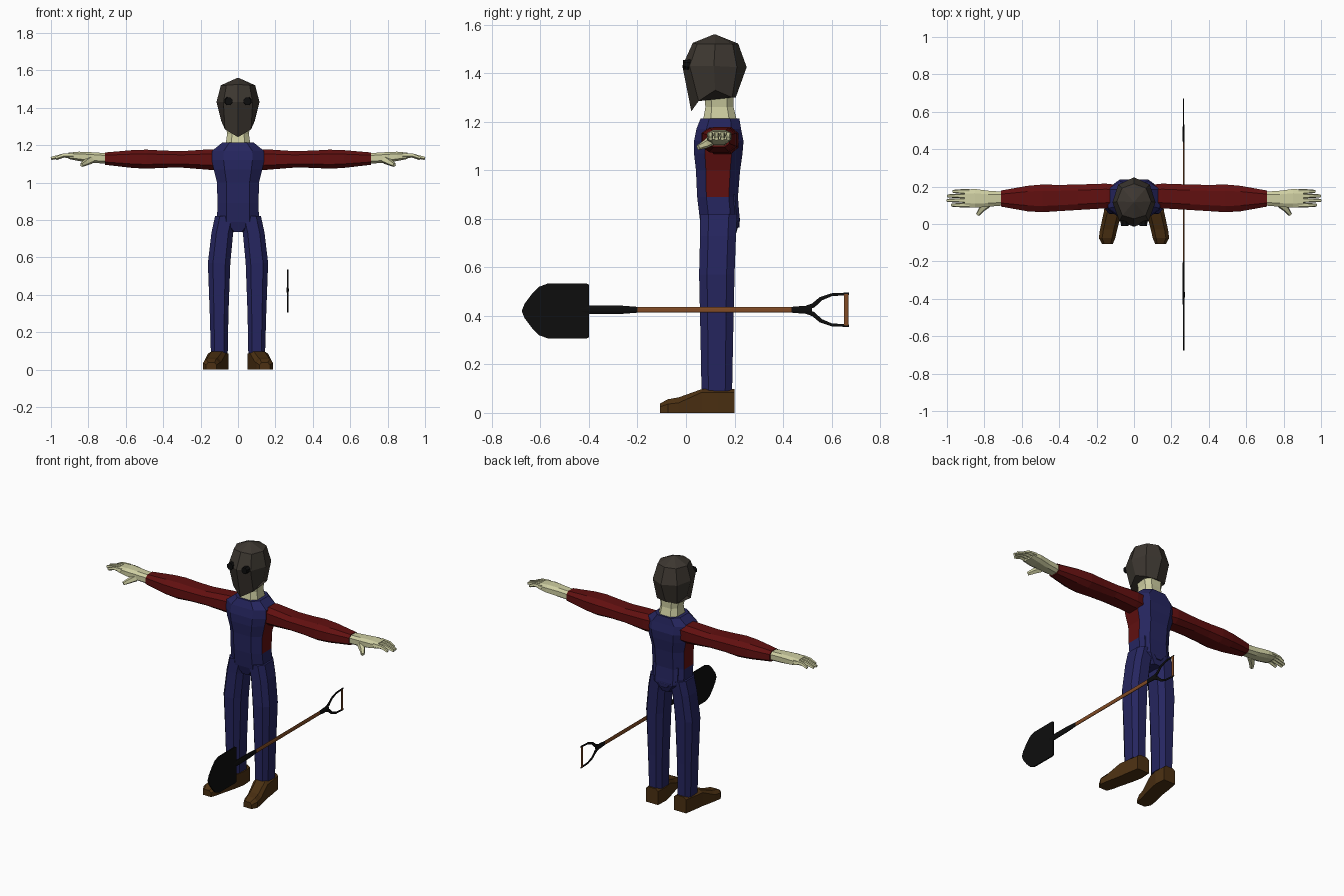
import bpy, bmesh
from mathutils import Vector, Matrix


def material(name, r, g, b):
    m = bpy.data.materials.new(name)
    m.diffuse_color = (r, g, b, 1)
    return m


BLUE = material("denim blue", 0.019, 0.019, 0.115)
RED = material("shirt red", 0.12, 0.005, 0.005)
SKIN = material("pale skin", 0.62, 0.62, 0.36)
MASK = material("mask brown grey", 0.046, 0.038, 0.030)
BOOT = material("boot leather", 0.072, 0.030, 0.006)
BLACK = material("black metal", 0.004, 0.004, 0.004)
WOOD = material("handle wood", 0.22, 0.07, 0.018)


def build(name, rings, mats, mirror=False, rule=None):
    """Skin a stack of equal point rings and close both ends."""
    bm = bmesh.new()
    loops = [[bm.verts.new(p) for p in r] for r in rings]
    n = len(loops[0])
    for a, b in zip(loops, loops[1:]):
        for i in range(n):
            j = (i + 1) % n
            bm.faces.new((a[i], a[j], b[j], b[i]))
    bm.faces.new(loops[0])
    bm.faces.new(loops[-1])
    bmesh.ops.recalc_face_normals(bm, faces=bm.faces)
    if rule:
        for f in bm.faces:
            f.material_index = rule(f)
    me = bpy.data.meshes.new(name)
    bm.to_mesh(me)
    bm.free()
    for m in mats:
        me.materials.append(m)
    ob = bpy.data.objects.new(name, me)
    bpy.context.collection.objects.link(ob)
    if mirror:
        ob.modifiers.new("mirror", 'MIRROR').use_axis[0] = True
    return ob


def octa(axis, pos, u, v, hu, hv, k=0.55):
    """Eight-sided ring across an axis, centre (u, v), half sizes (hu, hv)."""
    pts = []
    for a, b in ((1, k), (k, 1), (-k, 1), (-1, k), (-1, -k), (-k, -1), (k, -1), (1, -k)):
        p = [u + a * hu, v + b * hv]
        p.insert('xyz'.index(axis), pos)
        pts.append(p)
    return pts


def tube(name, path, radii, mat, n=6, mirror=False, flat=None):
    """Tapered tube along a path; flat squashes it in x about a plane."""
    path = [Vector(p) for p in path]
    rings = []
    for i, p in enumerate(path):
        d = path[min(i + 1, len(path) - 1)] - path[max(i - 1, 0)]
        q = d.to_track_quat('Z', 'X')
        r = radii[i]
        ring = [p + q @ (Matrix.Rotation(6.28319 * (j + 0.5) / n, 3, 'Z') @ Vector((r, 0, 0)))
                for j in range(n)]
        if flat is not None:
            for v in ring:
                v.x = flat + (v.x - flat) * 0.35
        rings.append(ring)
    return build(name, rings, [mat], mirror)


# Torso with red shirt panels at the sides
def panel(f):
    c = f.calc_center_median()
    return 1 if abs(f.normal.x) > 0.8 and 0.89 < c.z < 1.15 else 0


build("torso", [octa('z', z, 0, y, hx, hy) for z, y, hx, hy in (
    (0.735, 0.14, 0.035, 0.065), (0.79, 0.14, 0.112, 0.082), (0.89, 0.13, 0.110, 0.084),
    (1.00, 0.132, 0.112, 0.091), (1.07, 0.133, 0.130, 0.100), (1.12, 0.135, 0.140, 0.102),
    (1.17, 0.135, 0.138, 0.092), (1.213, 0.14, 0.085, 0.080))], [BLUE, RED], rule=panel)

# Back hem of the overalls
build("back_hem", [octa('z', z, 0, 0.19, hx, hy) for z, hx, hy in (
    (0.765, 0.03, 0.03), (0.80, 0.085, 0.032), (0.90, 0.085, 0.02))], [BLUE])

# Trouser legs
build("leg", [octa('z', z, x, y, hx, hy) for z, x, y, hx, hy in (
    (0.09, 0.100, 0.127, 0.045, 0.063), (0.30, 0.101, 0.127, 0.050, 0.067),
    (0.57, 0.101, 0.127, 0.060, 0.073), (0.73, 0.084, 0.132, 0.058, 0.074),
    (0.82, 0.065, 0.135, 0.058, 0.076))], [BLUE], mirror=True)

# Boots turned outwards
def boot_ring(y, x, w, top):
    return [(x - w, y, 0), (x - w, y, top * 0.65), (x - w * 0.6, y, top),
            (x + w * 0.6, y, top), (x + w, y, top * 0.65), (x + w, y, 0)]


boot = [boot_ring(*r) for r in (
    (-0.108, 0.142, 0.028, 0.038), (-0.075, 0.144, 0.044, 0.056), (-0.03, 0.136, 0.046, 0.064))]
for y, x, w in ((0.065, 0.113, 0.048), (0.13, 0.102, 0.050), (0.20, 0.098, 0.042)):
    ring = boot_ring(y, x, w, 0.098)
    ring[1] = (x - w, y, 0.085)
    ring[4] = (x + w, y, 0.085)
    boot.append(ring)
build("boot", boot, [BOOT], mirror=True)

# Sleeves
build("sleeve", [octa('x', x, y, z, hy, hz) for x, y, z, hy, hz in (
    (0.10, 0.148, 1.122, 0.062, 0.055), (0.15, 0.150, 1.123, 0.066, 0.055),
    (0.30, 0.143, 1.124, 0.068, 0.044), (0.40, 0.139, 1.125, 0.070, 0.046),
    (0.49, 0.137, 1.125, 0.074, 0.051), (0.57, 0.136, 1.126, 0.068, 0.047),
    (0.71, 0.136, 1.128, 0.043, 0.033))], [RED], mirror=True)

# Hands
build("palm", [octa('x', x, y, z, hy, hz) for x, y, z, hy, hz in (
    (0.69, 0.136, 1.128, 0.036, 0.028), (0.78, 0.135, 1.134, 0.043, 0.028),
    (0.85, 0.137, 1.140, 0.050, 0.025), (0.905, 0.138, 1.143, 0.046, 0.017))],
    [SKIN], mirror=True)
for i, (y, tip) in enumerate(((0.101, 0.975), (0.126, 1.0), (0.150, 0.997), (0.174, 0.968))):
    tube(f"finger_{i + 1}", [(0.88, y, 1.146), (0.935, y, 1.145), (tip, y, 1.130)],
         (0.015, 0.012, 0.009), SKIN, 5, True)
tube("thumb", [(0.785, 0.105, 1.122), (0.815, 0.078, 1.106), (0.836, 0.050, 1.094)],
     (0.022, 0.017, 0.011), SKIN, 5, True)

# Neck and the lower head hidden by the mask
build("neck", [octa('z', z, 0, y, hx, hy) for z, y, hx, hy in (
    (1.205, 0.140, 0.066, 0.070), (1.26, 0.138, 0.058, 0.058),
    (1.33, 0.135, 0.070, 0.062), (1.37, 0.125, 0.075, 0.070))], [SKIN])

# Faceted mask; each ring goes front, diagonal, side, rear diagonal, back
def mask_ring(half):
    return half + [(-x, y, z) for x, y, z in half[-2:0:-1]]


build("mask", [mask_ring(h) for h in (
    [(0, 0.022, 1.243), (0.070, 0.052, 1.285), (0.090, 0.120, 1.330),
     (0.070, 0.190, 1.300), (0, 0.205, 1.300)],
    [(0, -0.015, 1.430), (0.078, 0.015, 1.430), (0.115, 0.115, 1.430),
     (0.085, 0.210, 1.425), (0, 0.250, 1.425)],
    [(0, 0.028, 1.525), (0.062, 0.046, 1.520), (0.092, 0.120, 1.520),
     (0.064, 0.192, 1.520), (0, 0.215, 1.522)],
    [(0, 0.115, 1.560), (0.002, 0.116, 1.560), (0.003, 0.118, 1.560),
     (0.002, 0.120, 1.560), (0, 0.121, 1.560)])], [MASK])

# Dark eye lenses
tube("eye_lens", [(0.050, -0.011, 1.435), (0.052, 0.035, 1.435)], (0.021, 0.024), BLACK, 8, True)

# Shovel lying along y in one flat plane
X, Z = 0.265, 0.425
edge = [(-0.40, 0.108), (-0.41, 0.114), (-0.57, 0.113), (-0.605, 0.100),
        (-0.635, 0.070), (-0.665, 0.030)]
outline = [(y, Z - 0.005 + h) for y, h in edge] + [(-0.677, Z - 0.005)]
outline += [(y, Z - 0.005 - h) for y, h in reversed(edge)]
build("shovel_blade", [[(x, y, z) for y, z in outline] for x in (X - 0.004, X + 0.004)], [BLACK])
tube("shovel_socket", [(X, -0.44, Z - 0.002), (X, -0.39, Z), (X, -0.26, Z), (X, -0.20, Z)],
     (0.012, 0.020, 0.018, 0.013), BLACK, 8, flat=X)
tube("shovel_shaft", [(X, -0.21, Z), (X, 0.45, Z)], (0.013, 0.013), WOOD, 8, flat=X)
tube("handle_collar", [(X, 0.435, Z), (X, 0.48, Z), (X, 0.52, Z)],
     (0.013, 0.017, 0.016), BLACK, 8, flat=X)
for side, s in (("upper", 1), ("lower", -1)):
    tube(f"handle_fork_{side}", [(X, y, Z + s * h) for y, h in (
        (0.49, 0.006), (0.525, 0.018), (0.555, 0.045), (0.60, 0.062), (0.672, 0.066))],
        (0.010, 0.011, 0.009, 0.007, 0.006), BLACK, 6, flat=X)
tube("handle_grip", [(X, 0.66, Z - 0.064), (X, 0.66, Z + 0.064)], (0.010, 0.010), WOOD, 8, flat=X)
